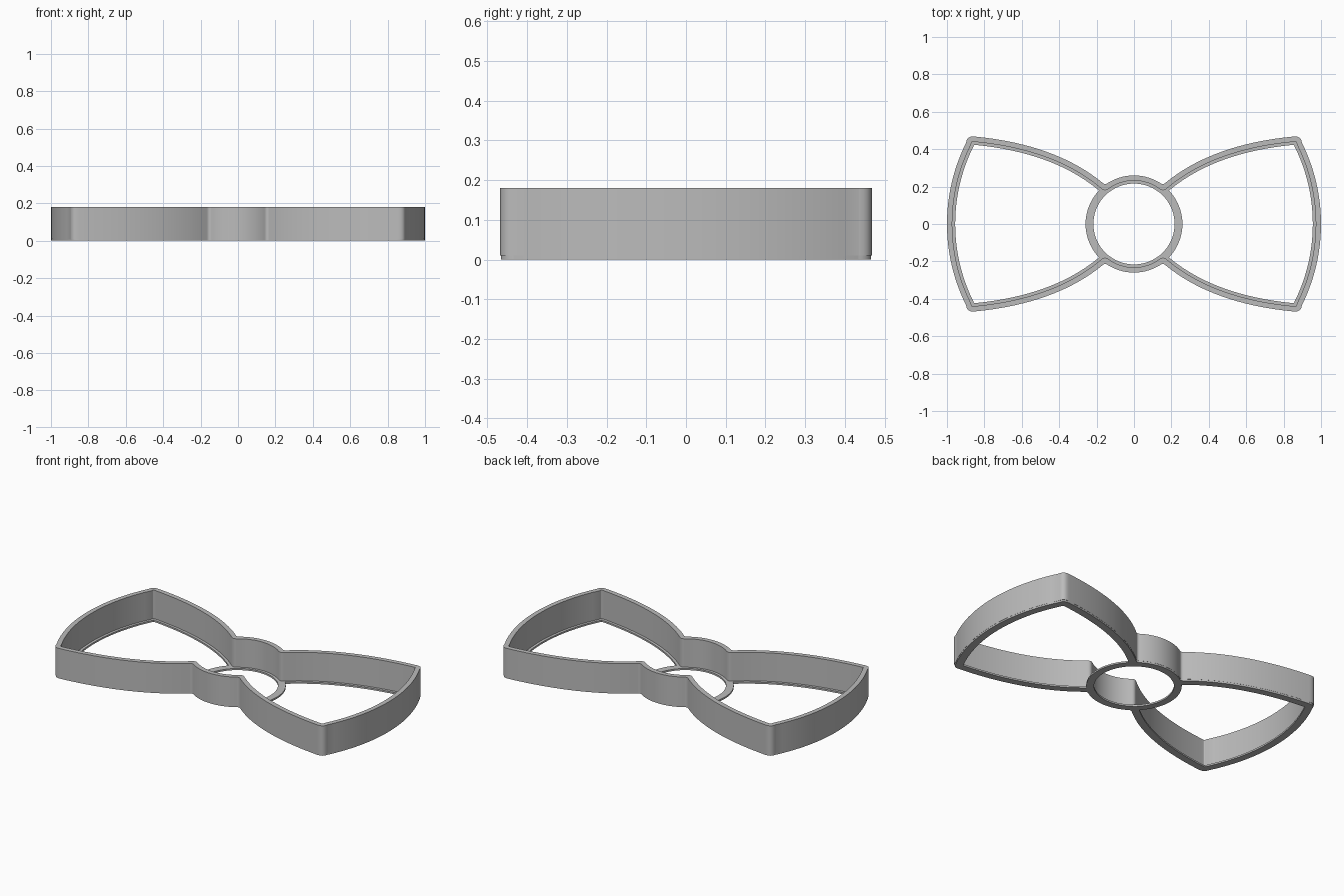
import bpy, bmesh, math
from mathutils import Vector

cube = bpy.data.objects.get("Cube")
if cube:
    bpy.data.objects.remove(cube, do_unlink=True)

HEIGHT, LIP_TOP = 0.18, 0.01
RING_OUT, RING_IN = 0.26, 0.217

grey = bpy.data.materials.new("plain grey")
grey.use_nodes = True
COLOUR = (0.5, 0.5, 0.5, 1)
grey.diffuse_color = COLOUR
grey.node_tree.nodes["Principled BSDF"].inputs["Base Color"].default_value = COLOUR


def bezier(a, b, c, n):
    """Points on a quadratic curve, both ends included."""
    return [a * (1 - t) ** 2 + b * 2 * t * (1 - t) + c * t * t
            for t in (i / n for i in range(n + 1))]


# Bow outline: one quarter, clockwise from the top centre to the right end
notch_angle = math.radians(53.5)
quarter = []
for i in range(9):
    a = math.pi / 2 + (notch_angle - math.pi / 2) * i / 8
    quarter.append(Vector((math.cos(a), math.sin(a))) * RING_OUT)
notch = quarter[-1]
corner = Vector((0.892, 0.471))
quarter += bezier(notch, Vector((0.42, 0.435)), corner, 20)[1:]
end_radius = 0.975
half = math.asin(corner.y / end_radius)
for i in range(1, 13):
    a = half * (1 - i / 12)
    quarter.append(Vector((1 - end_radius + end_radius * math.cos(a),
                           end_radius * math.sin(a))))
right = quarter + [Vector((p.x, -p.y)) for p in quarter[-2::-1]]
bow = right + [Vector((-p.x, p.y)) for p in right[-2:0:-1]]


def outline(offset, corner_size, notch_size):
    """Bow outline moved inwards by offset, with its corners rounded."""
    n = len(bow)
    moved = []
    for i, p in enumerate(bow):
        d1 = (p - bow[i - 1]).normalized()
        d2 = (bow[(i + 1) % n] - p).normalized()
        n1, n2 = Vector((d1.y, -d1.x)), Vector((d2.y, -d2.x))
        moved.append(p + (n1 + n2) * offset / (1 + n1.dot(n2)))
    result = []
    for i, p in enumerate(moved):
        q = Vector((abs(bow[i].x), abs(bow[i].y)))
        size = 0
        if (q - corner).length < 1e-4:
            size = corner_size
        elif (q - notch).length < 1e-4:
            size = notch_size
        if size:
            before = p + (moved[i - 1] - p).normalized() * size
            after = p + (moved[(i + 1) % n] - p).normalized() * size
            result += bezier(before, p, after, 6)
        else:
            result.append(p)
    return result


def band(name, outer, inner, z0, z1):
    """Closed band between two loops of equal point count."""
    bm = bmesh.new()
    loops = [[bm.verts.new((p.x, p.y, z)) for p in loop]
             for loop, z in ((outer, z0), (outer, z1), (inner, z1), (inner, z0))]
    n = len(outer)
    for k in range(4):
        a, b = loops[k], loops[(k + 1) % 4]
        for i in range(n):
            j = (i + 1) % n
            bm.faces.new((a[i], a[j], b[j], b[i]))
    bmesh.ops.recalc_face_normals(bm, faces=bm.faces[:])
    mesh = bpy.data.meshes.new(name)
    bm.to_mesh(mesh)
    bm.free()
    mesh.materials.append(grey)
    obj = bpy.data.objects.new(name, mesh)
    bpy.context.collection.objects.link(obj)
    bpy.ops.object.select_all(action='DESELECT')
    obj.select_set(True)
    bpy.context.view_layer.objects.active = obj
    bpy.ops.object.shade_smooth_by_angle(angle=math.radians(30))


def circle(radius, n=72):
    return [Vector((math.cos(math.tau * i / n), math.sin(math.tau * i / n))) * radius
            for i in range(n)]


# Tall thin wall, low inner lip under it, and flat knot ring
band("bow_wall", outline(0, 0.035, 0.015), outline(0.028, 0.008, 0.02), LIP_TOP, HEIGHT)
band("bow_base_lip", outline(0.001, 0.04, 0.015), outline(0.044, 0.004, 0.02), 0, LIP_TOP)
band("knot_ring", circle(RING_OUT - 0.001), circle(RING_IN), 0, LIP_TOP)
